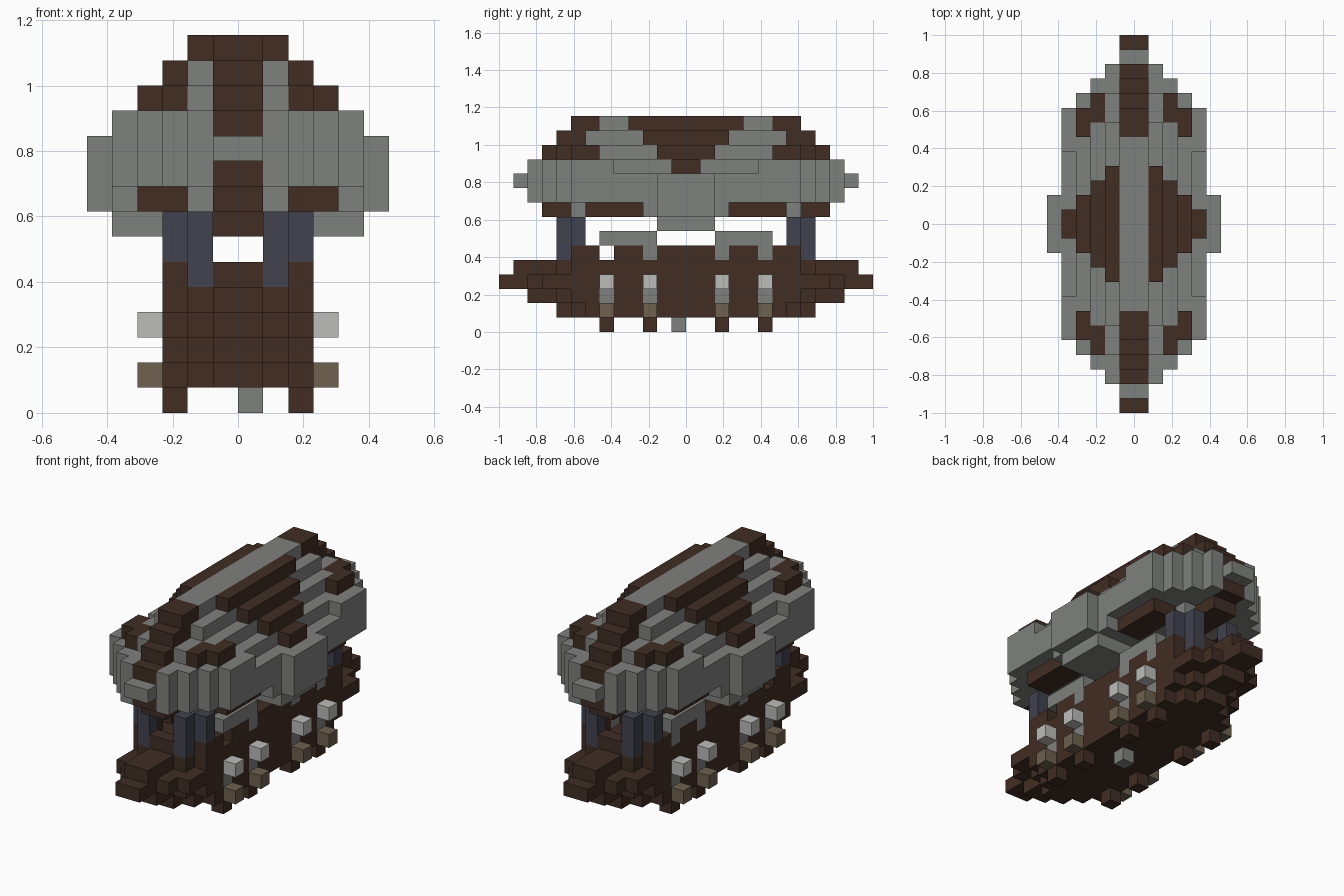
import bpy, bmesh
from mathutils import Vector

if "Cube" in bpy.data.objects:
    bpy.data.objects.remove(bpy.data.objects["Cube"])

U = 1 / 13  # size of one block
COLOURS = {
    "dark_wood": (0.052, 0.026, 0.017),
    "grey_cloth": (0.212, 0.220, 0.209),
    "slate_blue": (0.054, 0.054, 0.080),
    "silver": (0.503, 0.503, 0.497),
    "tan_wood": (0.156, 0.120, 0.080),
}
NAMES = list(COLOURS)
WOOD, GREY, BLUE, SILVER, TAN = range(5)
MATS = []
for name, rgb in COLOURS.items():
    mat = bpy.data.materials.new(name)
    mat.use_nodes = True
    mat.diffuse_color = (*rgb, 1)
    bsdf = mat.node_tree.nodes["Principled BSDF"]
    bsdf.inputs["Base Color"].default_value = (*rgb, 1)
    bsdf.inputs["Roughness"].default_value = 0.9
    MATS.append(mat)


def fill(cells, x, y, z, colour):
    """Fill a block range given for +x and +y, mirrored to all four quarters."""
    for i in range(*x):
        for j in range(*y):
            for k in range(*z):
                for a in (i, -1 - i):
                    for b in (j, -1 - j):
                        cells[a, b, k] = colour


def tier(cells, z, lengths, colour):
    """One stepped layer: each column outwards has its own half length."""
    for i, length in enumerate(lengths):
        fill(cells, (i, i + 1), (0, length), z, colour)


def skin(name, cells):
    """Make an object from the exposed sides of the blocks."""
    bm = bmesh.new()
    for cell, colour in cells.items():
        centre = Vector(cell) + Vector((0.5, 0.5, 0.5))
        for axis in range(3):
            for sign in (-1, 1):
                n = Vector((0, 0, 0))
                n[axis] = sign
                if tuple(int(c + d) for c, d in zip(cell, n)) in cells:
                    continue
                s = Vector((0, 0, 0))
                s[(axis + 1) % 3] = 0.5
                t = n.cross(s)
                mid = centre + n * 0.5
                corners = (mid - s - t, mid + s - t, mid + s + t, mid - s + t)
                face = bm.faces.new([bm.verts.new(c * U) for c in corners])
                face.material_index = colour
    bmesh.ops.remove_doubles(bm, verts=bm.verts, dist=U / 100)
    mesh = bpy.data.meshes.new(name)
    bm.to_mesh(mesh)
    bm.free()
    for mat in MATS:
        mesh.materials.append(mat)
    bpy.context.collection.objects.link(bpy.data.objects.new(name, mesh))


# Balloon: stepped grey body
balloon = {}
tier(balloon, (14, 15), (6,), GREY)
tier(balloon, (13, 14), (7, 7), GREY)
tier(balloon, (12, 13), (9, 9, 7), GREY)
tier(balloon, (11, 12), (10, 11, 10, 9), GREY)
tier(balloon, (9, 11), (11, 11, 10, 9, 8), GREY)
tier(balloon, (8, 9), (8, 8, 7, 7, 3), GREY)
tier(balloon, (7, 8), (2,) * 5, GREY)
fill(balloon, (4, 5), (5, 8), (11, 12), GREY)

# Balloon: wooden ribs forming a diamond on each flank
for i in range(1, 5):
    fill(balloon, (i, i + 1), (0, 5 - i), (15 - i, 16 - i), WOOD)

# Balloon: wooden ridge stepping down both ends, and the nose bands
for k, start in ((14, 6), (13, 7), (12, 8), (11, 9)):
    fill(balloon, (0, 1), (start, 22 - k), (k, k + 1), WOOD)
fill(balloon, (0, 1), (10, 11), (9, 10), WOOD)
fill(balloon, (2, 3), (7, 9), (12, 13), WOOD)
fill(balloon, (3, 4), (6, 8), (12, 13), WOOD)
fill(balloon, (0, 1), (11, 12), (10, 11), GREY)

# Balloon: wooden underside and side plates
fill(balloon, (0, 1), (0, 10), (8, 9), WOOD)
fill(balloon, (2, 4), (3, 7), (8, 9), WOOD)
fill(balloon, (0, 1), (0, 2), (7, 8), WOOD)
fill(balloon, (5, 6), (0, 2), (8, 11), GREY)
skin("balloon", balloon)

# Boat hull with pointed ends and a raised rim
hull = {}
tier(hull, (1, 2), (9, 8, 7), WOOD)
tier(hull, (2, 3), (11, 9, 8), WOOD)
tier(hull, (3, 4), (13, 11, 10), WOOD)
tier(hull, (4, 5), (12, 9, 8), WOOD)
fill(hull, (2, 3), (0, 8), (5, 6), WOOD)
fill(hull, (0, 1), (8, 9), (5, 6), WOOD)
fill(hull, (2, 3), (2, 3), (5, 6), GREY)
fill(hull, (2, 3), (5, 6), (5, 6), GREY)
for x in (-3, 2):  # gangway gap near the front
    del hull[x, -6, 5]

# Fittings along each side: grey ports and wooden feet
ports = ((2, 3), (5, 6))
for y in ports:
    fill(hull, (2, 3), y, (2, 3), GREY)
    fill(hull, (2, 3), y, (0, 1), WOOD)
hull[0, -1, 0] = GREY
skin("boat_hull", hull)

# Silver lamps and tan blocks on the flanks
lamps, blocks = {}, {}
for y in ports:
    fill(lamps, (3, 4), y, (3, 4), SILVER)
    fill(blocks, (3, 4), y, (1, 2), TAN)
skin("side_lamps", lamps)
skin("side_blocks", blocks)

# Hand rails
rails = {}
fill(rails, (2, 3), (2, 6), (6, 7), GREY)
skin("hand_rails", rails)

# Struts joining the boat to the balloon
struts = {}
fill(struts, (1, 2), (8, 9), (5, 8), BLUE)
fill(struts, (2, 3), (7, 8), (6, 8), BLUE)
skin("struts", struts)
